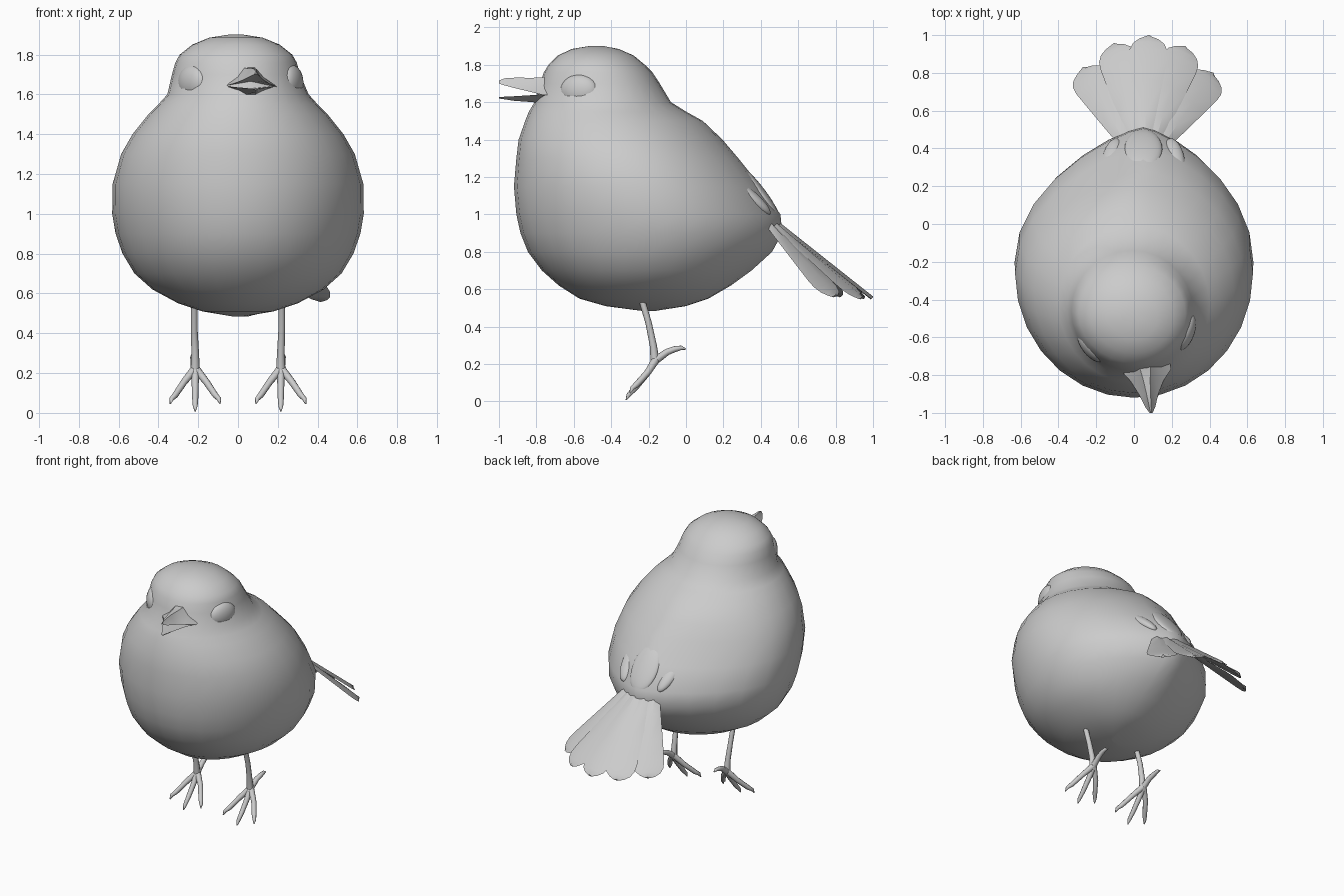
import bpy, bmesh, math
from mathutils import Vector, Matrix

if "Cube" in bpy.data.objects:
    bpy.data.objects.remove(bpy.data.objects["Cube"])


def finish(bm, name, angle=60):
    bmesh.ops.recalc_face_normals(bm, faces=bm.faces)
    me = bpy.data.meshes.new(name)
    bm.to_mesh(me)
    bm.free()
    ob = bpy.data.objects.new(name, me)
    bpy.context.collection.objects.link(ob)
    bpy.ops.object.select_all(action='DESELECT')
    ob.select_set(True)
    bpy.context.view_layer.objects.active = ob
    bpy.ops.object.shade_smooth_by_angle(angle=math.radians(angle))
    return ob


def loft(bm, rings):
    """Skin a list of closed rings and cap both ends."""
    vs = [[bm.verts.new(p) for p in r] for r in rings]
    n = len(vs[0])
    for a, b in zip(vs, vs[1:]):
        for i in range(n):
            j = (i + 1) % n
            bm.faces.new((a[i], a[j], b[j], b[i]))
    bm.faces.new(vs[0])
    bm.faces.new(vs[-1])


def tube(bm, pts, radii, n=8):
    pts = [Vector(p) for p in pts]
    rings = []
    for i, p in enumerate(pts):
        t = (pts[min(i + 1, len(pts) - 1)] - pts[max(i - 1, 0)]).normalized()
        u = t.cross(Vector((1, 0, 0.1))).normalized()
        v = t.cross(u)
        rings.append([p + radii[i] * (math.cos(k * math.tau / n) * u + math.sin(k * math.tau / n) * v)
                      for k in range(n)])
    loft(bm, rings)


def ellipsoid(name, loc, quat, size):
    bm = bmesh.new()
    bmesh.ops.create_uvsphere(bm, u_segments=24, v_segments=14, radius=1)
    m = Matrix.Translation(loc) @ quat.to_matrix().to_4x4() @ Matrix.Diagonal((*size, 1))
    bmesh.ops.transform(bm, matrix=m, verts=bm.verts)
    return finish(bm, name)


# Body and head: z, half width, front y, back y, back taper
SECTIONS = [
    (.485, .03, -.24, -.16, 1), (.51, .18, -.43, .0, 1), (.55, .30, -.57, .12, 1.05),
    (.62, .43, -.68, .24, 1.15), (.70, .52, -.77, .35, 1.3), (.80, .58, -.845, .46, 1.45),
    (.90, .615, -.885, .515, 1.5), (1.0, .632, -.907, .505, 1.5), (1.15, .63, -.92, .40, 1.4),
    (1.3, .587, -.907, .28, 1.3), (1.4, .53, -.895, .195, 1.2), (1.5, .45, -.86, .09, 1.15),
    (1.55, .40, -.84, .0, 1.1), (1.6, .355, -.81, -.08, 1), (1.7, .322, -.78, -.14, 1),
    (1.76, .305, -.76, -.18, 1), (1.80, .283, -.735, -.22, 1), (1.85, .22, -.685, -.28, 1),
    (1.885, .135, -.61, -.36, 1), (1.9, .04, -.52, -.44, 1)]
SEG = 28
rings = []
for z, a, yf, yb, p in SECTIONS:
    ring = []
    for k in range(SEG):
        c, s = math.cos(k * math.tau / SEG), math.sin(k * math.tau / SEG)
        lean = .05 * s * s if s > 0 and z < 1.4 else (.015 * s * s if s < 0 and z > 1.55 else 0)
        if z > 1.65:
            lean -= .01
        ring.append((math.copysign(abs(c) ** (p if s > 0 else 1), c) * a + lean,
                     (yf + yb) / 2 + s * (yb - yf) / 2, z))
    rings.append(ring)
bm = bmesh.new()
loft(bm, rings)
finish(bm, "body", 80)

# Eyes, set on a head turned slightly to one side
for name, loc, ang in (("eye_right", (.268, -.57, 1.66), -19), ("eye_left", (-.226, -.642, 1.66), 217)):
    ellipsoid(name, loc, Matrix.Rotation(math.radians(ang), 3, 'Z').to_quaternion(), (.053, .106, .0885))


# Beak: y, half width, edge z, ridge z
def beak(name, rows):
    bm = bmesh.new()
    rings = []
    for y, w, ze, zr in rows:
        cx = .09 - (y + 1) * .13
        mid = ze + (zr - ze) * .5
        rings.append([(cx - w, y, ze), (cx - .5 * w, y, mid), (cx - .2 * w, y, zr),
                      (cx + .2 * w, y, zr), (cx + .5 * w, y, mid), (cx + w, y, ze),
                      (cx, y, ze + (zr - ze) * .25)])
    loft(bm, rings)
    finish(bm, name, 50)


beak("upper_beak", [(-.70, .14, 1.635, 1.745), (-.77, .135, 1.64, 1.733), (-.83, .088, 1.655, 1.73),
                    (-.90, .052, 1.672, 1.732), (-.97, .026, 1.69, 1.728), (-1.0, .008, 1.70, 1.715)])
beak("lower_beak", [(-.70, .135, 1.645, 1.59), (-.78, .125, 1.641, 1.597), (-.84, .085, 1.637, 1.602),
                    (-.92, .045, 1.632, 1.608), (-1.0, .008, 1.628, 1.62)])

# Tail: a fan of five rounded feathers
tips = [Vector(p) for p in ((-.27, .83, .57), (-.105, .955, .557), (.08, .995, .553),
                            (.27, .94, .557), (.42, .80, .57))]
outline = [(0, .024), (.3, .054), (.6, .082), (.8, .1), (.88, .1), (.94, .082), (.98, .05), (1, .015)]
for i, tip in enumerate(tips):
    root = Vector((.055 + (i - 2) * .045, .405, 1.02 - .006 * abs(i - 2)))
    d = tip - root
    w = tips[min(i + 1, 4)] - tips[max(i - 1, 0)]
    w = (w - w.project(d)).normalized()
    nrm = w.cross(d).normalized()
    bm = bmesh.new()
    rings = []
    for t, h in outline:
        c = root + d * t - nrm * .004 * abs(i - 2)
        rings.append([c - w * h - nrm * .005, c + nrm * .010, c + w * h - nrm * .005, c - nrm * .010])
    loft(bm, rings)
    finish(bm, "tail_feather_%d" % (i + 1), 40)

# Small lobes covering the tail root
for name, tip, d, size in (("tail_cover_middle", (.05, .52, .995), (0, .6, -.8), (.1, .17, .03)),
                           ("tail_cover_left", (-.09, .45, 1.0), (.12, .72, -.6), (.06, .15, .04)),
                           ("tail_cover_right", (.19, .45, 1.0), (-.12, .72, -.6), (.06, .15, .04))):
    d = Vector(d).normalized()
    ellipsoid(name, Vector(tip) - d * size[1] - Vector((0, .022, .016)) * (name.endswith("middle")),
              d.to_track_quat('Y', 'Z'), size)

# Legs with three front toes and one raised back toe
for side, s in (("left", -1), ("right", 1)):
    bm = bmesh.new()
    tube(bm, [(s * .22, -.235, .54), (s * .22, -.20, .42), (s * .215, -.175, .30), (s * .215, -.165, .21)],
         [.017, .017, .019, .024])
    for dx, y, z in ((-.125, -.30, .045), (0, -.32, .008), (.125, -.30, .045)):
        x = s * .215
        tube(bm, [(x, -.16, .225), (x + dx * .45, -.205, .155), (x + dx * .8, -.265, .09 - (dx == 0) * .01),
                  (x + dx * .95, y + .012, z + .025), (x + dx, y, z)], [.022, .018, .016, .012, .003])
    tube(bm, [(s * .215, -.17, .215), (s * .22, -.10, .265), (s * .225, -.06, .28),
              (s * .225, -.025, .287), (s * .225, 0, .28)], [.022, .018, .016, .012, .003])
    finish(bm, "leg_" + side)
